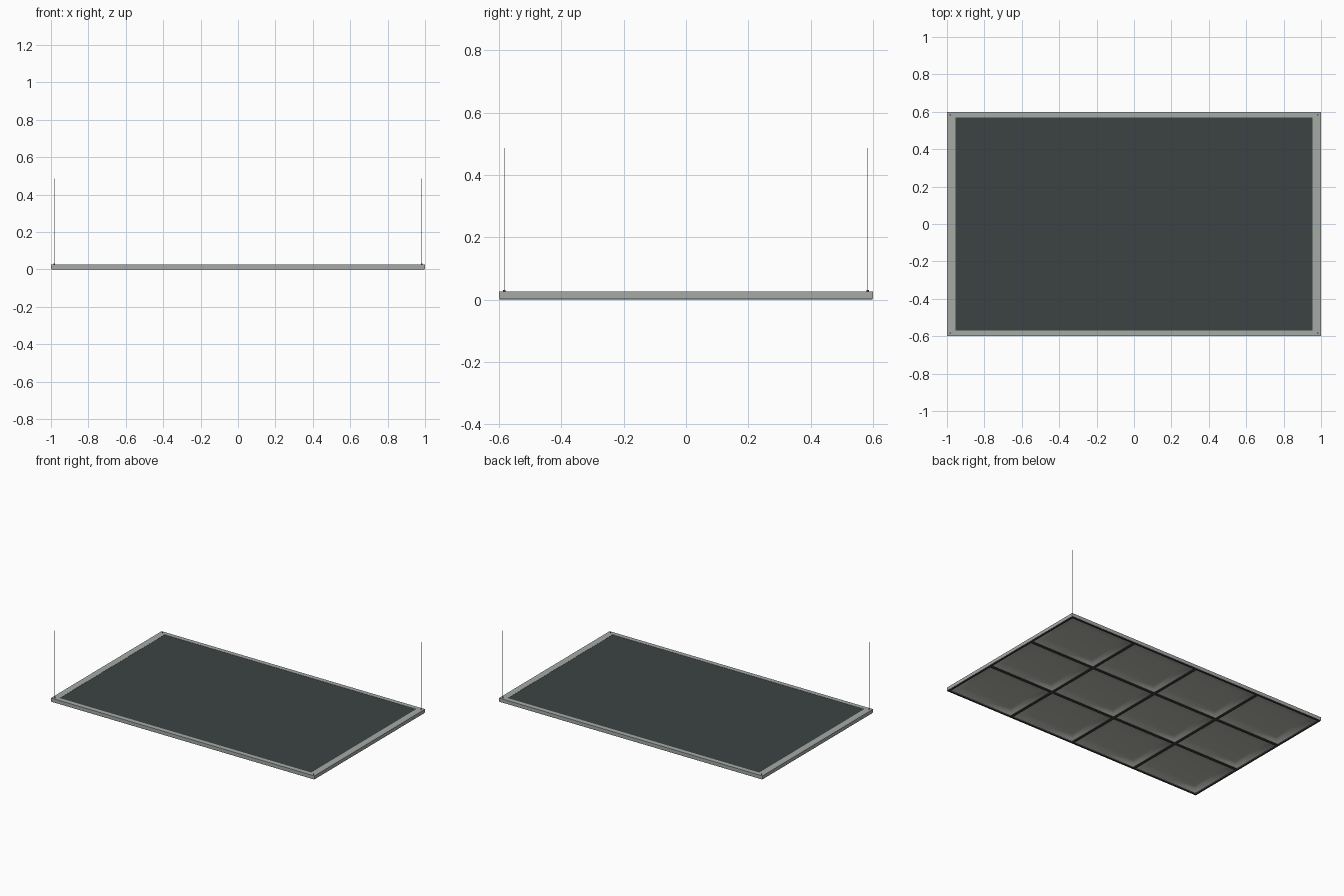
import bpy, bmesh
from mathutils import Matrix

if "Cube" in bpy.data.objects:
    bpy.data.objects.remove(bpy.data.objects["Cube"])

def mat(name, c):
    m = bpy.data.materials.new(name)
    m.diffuse_color = (*c, 1)
    m.use_nodes = True
    m.node_tree.nodes["Principled BSDF"].inputs["Base Color"].default_value = m.diffuse_color
    return m

ALU = mat("aluminium", (0.38, 0.41, 0.39))
DARK = mat("dark_panel", (0.045, 0.055, 0.055))
GRID = mat("dark_grid", (0.05, 0.05, 0.05))
REFL = mat("reflector", (0.5, 0.5, 0.46))

def finish(name, bm, m):
    me = bpy.data.meshes.new(name)
    bm.to_mesh(me)
    bm.free()
    me.materials.append(m)
    ob = bpy.data.objects.new(name, me)
    bpy.context.collection.objects.link(ob)
    return ob

def box(bm, x0, x1, y0, y1, z0, z1):
    M = Matrix.Translation(((x0 + x1) / 2, (y0 + y1) / 2, (z0 + z1) / 2))
    M = M @ Matrix.Diagonal((x1 - x0, y1 - y0, z1 - z0, 1))
    bmesh.ops.create_cube(bm, size=1, matrix=M)

def ring(bm, levels):
    # closed loop of mitred rectangles, each level is (half x, half y, z)
    loops = [[bm.verts.new((sx * a, sy * b, z))
              for sx, sy in ((-1, -1), (1, -1), (1, 1), (-1, 1))] for a, b, z in levels]
    for i, lo in enumerate(loops):
        up = loops[(i + 1) % len(loops)]
        for k in range(4):
            j = (k + 1) % 4
            bm.faces.new((lo[k], lo[j], up[j], up[k]))
    bmesh.ops.recalc_face_normals(bm, faces=bm.faces)

H = 0.026
NX, NY = 4, 3
BAR = 0.009   # half width of a divider bar

# Mitred outer frame
bm = bmesh.new()
ring(bm, [(1, 0.6, 0.003), (1, 0.6, H), (0.955, 0.57, H), (0.955, 0.57, 0.0215),
          (0.99, 0.59, 0.0215), (0.99, 0.59, 0.003)])
finish("outer_frame", bm, ALU)

# Dark top panel
bm = bmesh.new()
box(bm, -0.97, 0.97, -0.58, 0.58, 0.0225, 0.025)
finish("top_panel", bm, DARK)

# Dark border and divider bars on the underside
bm = bmesh.new()
ring(bm, [(0.998, 0.598, 0), (0.998, 0.598, 0.004), (0.986, 0.586, 0.004), (0.986, 0.586, 0)])
finish("bottom_border", bm, GRID)
bm = bmesh.new()
for i in range(1, NX):
    x = -0.986 + 1.972 * i / NX
    box(bm, x - BAR, x + BAR, -0.587, 0.587, 0, 0.004)
for j in range(1, NY):
    y = -0.586 + 1.172 * j / NY
    box(bm, -0.987, 0.987, y - BAR, y + BAR, 0, 0.004)
finish("divider_grid", bm, GRID)

# Shallow smooth reflector trays, open below
bm = bmesh.new()
cx, cy = 1.972 / NX, 1.172 / NY
for i in range(NX):
    for j in range(NY):
        x, y = -0.986 + cx * (i + 0.5), -0.586 + cy * (j + 0.5)
        loops = []
        for inset, z in ((0.003, 0.003), (0.02, 0.016), (0.06, 0.021)):
            a, b = cx / 2 - inset, cy / 2 - inset
            loops.append([bm.verts.new((x + sx * a, y + sy * b, z))
                          for sx, sy in ((-1, -1), (-1, 1), (1, 1), (1, -1))])
        for lo, up in zip(loops, loops[1:]):
            for k in range(4):
                n = (k + 1) % 4
                bm.faces.new((lo[k], lo[n], up[n], up[k]))
        bm.faces.new(loops[-1])
for f in bm.faces:
    f.smooth = True
    f.normal_update()
    if f.normal.z > 0:
        f.normal_flip()
finish("reflector_trays", bm, REFL)

# Suspension wires and their corner anchors
def cylinders(name, r, z0, z1, sides, m):
    bm = bmesh.new()
    for sx in (-1, 1):
        for sy in (-1, 1):
            bmesh.ops.create_cone(bm, cap_ends=True, segments=sides, radius1=r, radius2=r,
                                  depth=z1 - z0,
                                  matrix=Matrix.Translation((sx * 0.982, sy * 0.583, (z0 + z1) / 2)))
    finish(name, bm, m)

cylinders("suspension_wires", 0.001, 0.025, 0.487, 8, ALU)
cylinders("wire_anchors", 0.004, 0.025, 0.03, 12, GRID)
